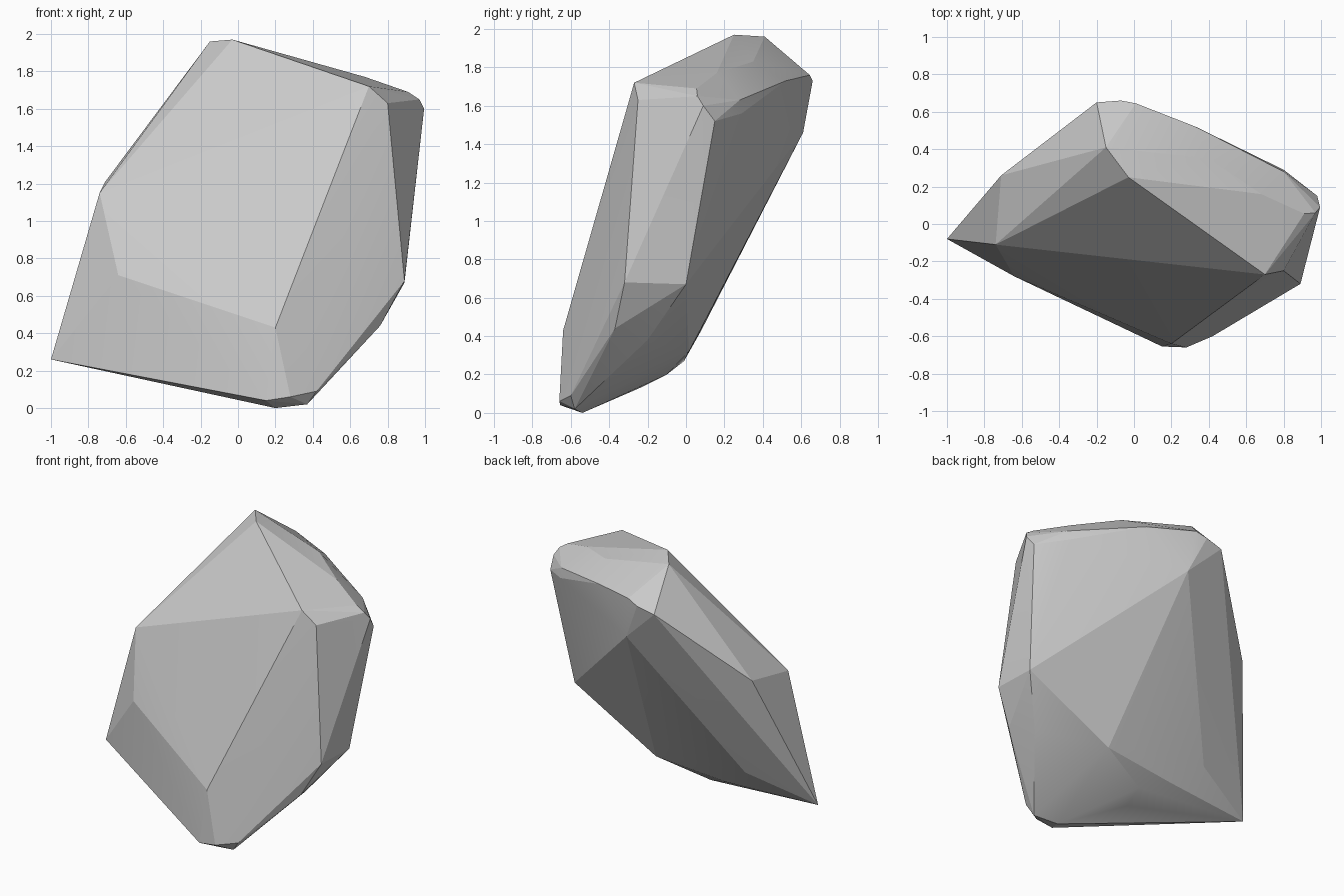
import bpy, bmesh

if "Cube" in bpy.data.objects:
    bpy.data.objects.remove(bpy.data.objects["Cube"])

# Corner groups of the faceted boulder (x, y, z); its skin is their convex hull
crown = [(-.15, .41, 1.96), (-.03, .25, 1.97), (.68, .16, 1.77), (.40, .35, 1.83),
         (.70, -.27, 1.72), (.80, -.25, 1.63)]
right_shoulder = [(.91, .055, 1.69), (.97, .06, 1.65), (.995, .09, 1.60), (.98, .15, 1.52),
                  (.80, .29, 1.56), (.80, .28, 1.63)]
back_edge = [(-.20, .65, 1.70), (-.07, .66, 1.73), (.01, .645, 1.76), (.33, .52, 1.73),
             (.05, .61, 1.46)]
left_side = [(-1, -.08, .26), (-.74, -.11, 1.15), (-.71, .26, 1.21), (-.64, -.28, .71)]
right_side = [(.89, -.32, .68), (.89, 0, .67), (.76, -.37, .44), (.68, -.20, .38)]
foot = [(.20, -.64, .43), (.15, -.655, .04), (.28, -.66, .06), (.42, -.60, .09),
        (.20, -.54, 0), (.37, -.58, .02)]
underside = [(.23, .015, .32), (.07, .05, .38), (-.53, .08, .43), (-.32, -.01, .27),
             (-.13, -.10, .20), (-.14, -.24, .13)]

# Boulder
bm = bmesh.new()
for group in (crown, right_shoulder, back_edge, left_side, right_side, foot, underside):
    for co in group:
        bm.verts.new(co)
hull = bmesh.ops.convex_hull(bm, input=bm.verts[:])
inside = [v for v in bm.verts if not v.link_faces]
bmesh.ops.delete(bm, geom=inside, context='VERTS')
bmesh.ops.recalc_face_normals(bm, faces=bm.faces[:])

mesh = bpy.data.meshes.new("boulder")
bm.to_mesh(mesh)
bm.free()
boulder = bpy.data.objects.new("boulder", mesh)
bpy.context.collection.objects.link(boulder)

# Soft blend across shallow facets, crisp main edges
bpy.context.view_layer.objects.active = boulder
boulder.select_set(True)
bpy.ops.object.shade_smooth_by_angle(angle=0.2)
